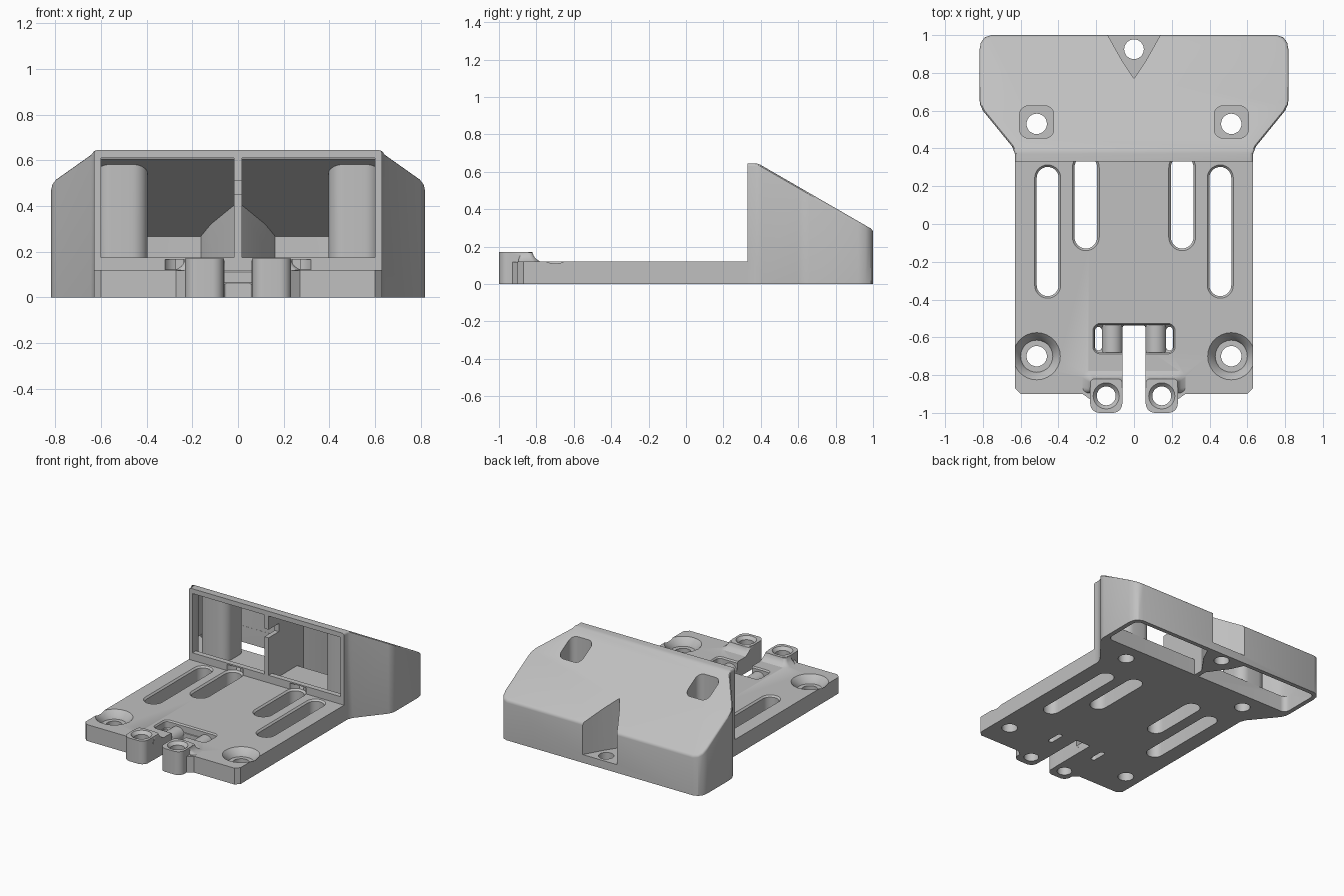
import bpy, bmesh, math
from mathutils import Vector

if "Cube" in bpy.data.objects:
    bpy.data.objects.remove(bpy.data.objects["Cube"], do_unlink=True)

grey = bpy.data.materials.new("plain_grey")
grey.use_nodes = True
colour = (0.53, 0.53, 0.53, 1)
grey.diffuse_color = colour
grey.node_tree.nodes["Principled BSDF"].inputs["Base Color"].default_value = colour


def make(name, bm):
    bmesh.ops.recalc_face_normals(bm, faces=bm.faces)
    mesh = bpy.data.meshes.new(name)
    bm.to_mesh(mesh)
    bm.free()
    mesh.materials.append(grey)
    ob = bpy.data.objects.new(name, mesh)
    bpy.context.collection.objects.link(ob)
    return ob


def loft_bm(rings):
    """Closed solid through rings given as (outline, z)."""
    bm = bmesh.new()
    loops = [[bm.verts.new((x, y, z)) for x, y in pts] for pts, z in rings]
    for a, b in zip(loops, loops[1:]):
        for i in range(len(a)):
            j = (i + 1) % len(a)
            bm.faces.new((a[i], a[j], b[j], b[i]))
    bm.faces.new(loops[0][::-1])
    bm.faces.new(loops[-1])
    return bm


def rrect(cx, cy, hx, hy, r, n=7):
    pts = []
    for k, (sx, sy) in enumerate(((1, 1), (-1, 1), (-1, -1), (1, -1))):
        for i in range(n + 1):
            a = math.pi / 2 * (k + i / n)
            p = (cx + sx * (hx - r) + r * math.cos(a), cy + sy * (hy - r) + r * math.sin(a))
            if not pts or math.dist(p, pts[-1]) > 1e-4:
                pts.append(p)
    if math.dist(pts[0], pts[-1]) < 1e-4:
        pts.pop()
    return pts


def rounded(name, cx, cy, hx, hy, r, levels):
    """Rounded prism; levels are (z, outward offset)."""
    return make(name, loft_bm([(rrect(cx, cy, hx + o, hy + o, r + o), z) for z, o in levels]))


def hole(name, cx, cy, r, levels):
    return rounded(name, cx, cy, r, r, r, levels)


def mirrored(half):
    return half + [(-x, y) for x, y in reversed(half) if x > 0]


def prism(name, pts, z0, z1):
    return make(name, loft_bm([(pts, z0), (pts, z1)]))


def box(name, x0, x1, y0, y1, z0, z1):
    return prism(name, [(x0, y0), (x1, y0), (x1, y1), (x0, y1)], z0, z1)


def boolean(target, tool, op="DIFFERENCE"):
    mod = target.modifiers.new("cut", "BOOLEAN")
    mod.operation, mod.object, mod.solver = op, tool, "EXACT"
    bpy.context.view_layer.objects.active = target
    bpy.ops.object.modifier_apply(modifier=mod.name)
    bpy.data.objects.remove(tool, do_unlink=True)


def sloped(name, half, z0, z1, plane_pt, soft=0.0):
    """Prism whose back is cut by the sloping roof plane."""
    pts = mirrored(half)
    bm = loft_bm([(pts, z0), (pts, z1)])
    normal = Vector((0, math.sin(math.radians(30)), math.cos(math.radians(30))))
    res = bmesh.ops.bisect_plane(bm, geom=bm.verts[:] + bm.edges[:] + bm.faces[:], dist=1e-5,
                                 plane_co=plane_pt, plane_no=normal, clear_outer=True)
    cut = [e for e in res["geom_cut"] if isinstance(e, bmesh.types.BMEdge)]
    bmesh.ops.holes_fill(bm, edges=cut)
    bmesh.ops.recalc_face_normals(bm, faces=bm.faces)
    if soft:
        rim = [e for e in bm.edges if len(e.link_faces) == 2
               and any(f.normal.z > 0.5 for f in e.link_faces)
               and max(v.co.y for v in e.verts) > 0.36]
        bmesh.ops.bevel(bm, geom=rim, offset=soft, segments=3, profile=0.5, affect="EDGES")
    return make(name, bm)


THROUGH = [(-0.1, 0), (0.9, 0)]
SIDES = (-1, 1)

# Base plate with clipped front corners
body = prism("mount_body", mirrored([(0.6, -0.9), (0.63, -0.87), (0.63, 0.5)]), 0, 0.12)

# Sloping rear housing
outer = [(0.63, 0.33), (0.63, 0.37), (0.645, 0.41), (0.8, 0.6), (0.814, 0.63), (0.818, 0.66),
         (0.818, 0.92), (0.811, 0.96), (0.79, 0.988), (0.755, 1.0)]
boolean(body, sloped("housing", outer, 0, 0.645, (0, 0.385, 0.645), 0.015), "UNION")

# Front lugs with flared skirts
for s in SIDES:
    x = 0.147 * s
    boolean(body, rounded("lug", x, -0.91, 0.085, 0.09, 0.05, [(0, 0), (0.17, 0)]), "UNION")
    skirt = [(rrect(x, -0.858 + o / 2, 0.084 + o, 0.037 + o / 2, 0.02 + o / 3), z)
             for z, o in ((0.1, 0.05), (0.12, 0.042), (0.135, 0.018), (0.15, 0.007), (0.168, 0.0))]
    boolean(body, make("lug_skirt", loft_bm(skirt)), "UNION")
    web = [(x + s * 0.07, -0.94), (x + s * 0.09, -0.925), (x + s * 0.125, -0.9),
           (x + s * 0.125, -0.88), (x + s * 0.07, -0.88)]
    boolean(body, prism("lug_web", web, 0, 0.118), "UNION")

# Housing hollow, keeping the screw columns, rear notch wall and centre rib
inner = [(0.6, 0.37), (0.615, 0.42), (0.77, 0.61), (0.787, 0.66), (0.787, 0.93), (0.775, 0.958),
         (0.74, 0.97)]
hollows = [
    sloped("upper_hollow", inner, 0.12, 0.61, (0, 0.385, 0.605)),
    box("front_opening", -0.6, 0.6, 0.3, 0.385, 0.175, 0.61),
    rounded("lower_hollow", 0, 0.815, 0.785, 0.154, 0.04, [(-0.1, 0), (0.2, 0)]),
]
for hollow in hollows:
    for s in SIDES:
        boolean(hollow, rounded("column", 0.51 * s, 0.54, 0.115, 0.115, 0.07, THROUGH))
    wall = mirrored([(0, 0.71), (0.12, 0.88), (0.2, 1.05)])
    boolean(hollow, prism("notch_wall", wall, -0.2, 0.9))
    boolean(hollow, box("centre_rib", -0.017, 0.017, 0.2, 0.8, -0.2, 0.9))
    boolean(body, hollow)
boolean(body, box("rib_window", -0.03, 0.03, 0.32, 0.45, 0.45, 0.51))

# Rear V notch and its fixing hole
boolean(body, prism("rear_notch", mirrored([(0, 0.77), (0.06, 0.86), (0.1, 0.93), (0.15, 1.02)]),
                    0.06, 0.9))
boolean(body, hole("rear_hole", 0, 0.925, 0.052, THROUGH))

for s in SIDES:
    # Screw pockets in the roof and countersunk corner holes
    boolean(body, rounded("roof_pocket", 0.515 * s, 0.54, 0.09, 0.085, 0.045,
                          [(0.12, 0), (0.9, 0)]))
    boolean(body, hole("pocket_hole", 0.515 * s, 0.53, 0.054, THROUGH))
    boolean(body, hole("corner_hole", 0.515 * s, -0.7, 0.054, THROUGH))
    boolean(body, hole("countersink", 0.515 * s, -0.7, 0.085,
                       [(0.065, 0), (0.085, 0.008), (0.12, 0.04), (0.13, 0.05)]))
    # Long slots in the plate
    boolean(body, rounded("outer_slot", 0.457 * s, -0.04, 0.058, 0.342, 0.058,
                          [(-0.1, 0), (0.108, 0), (0.13, 0.02)]))
    boolean(body, rounded("inner_slot", 0.255 * s, 0.115, 0.06, 0.245, 0.06,
                          [(-0.1, 0), (0.108, 0), (0.121, 0.012), (0.165, 0.012)]))
    # Lug holes
    boolean(body, hole("lug_hole", 0.147 * s, -0.91, 0.05,
                       [(-0.1, 0), (0.148, 0), (0.18, 0.028)]))

# Tie pocket with rounded saddles, tie slots and central cable slot
pocket = rounded("tie_pocket", 0, -0.607, 0.21, 0.073, 0.03,
                 [(0.045, -0.02), (0.065, 0), (0.11, 0), (0.13, 0.015)])
for s in SIDES:
    bpy.ops.mesh.primitive_cylinder_add(vertices=32, radius=0.055, depth=0.4,
                                        location=(0.115 * s, -0.607, 0.04),
                                        rotation=(math.pi / 2, 0, 0))
    boolean(pocket, bpy.context.object)
boolean(body, pocket)
for s in SIDES:
    boolean(body, rounded("tie_slot", 0.188 * s, -0.607, 0.018, 0.062, 0.018,
                          [(-0.1, 0), (0.1, 0)]))
boolean(body, rounded("cable_slot", 0, -0.82, 0.06, 0.283, 0.012, THROUGH))

# One material, smooth curved walls with sharp edges
body.data.materials.clear()
body.data.materials.append(grey)
for face in body.data.polygons:
    face.material_index = 0
bpy.ops.object.select_all(action="DESELECT")
body.select_set(True)
bpy.context.view_layer.objects.active = body
bpy.ops.object.shade_smooth_by_angle(angle=math.radians(30))
